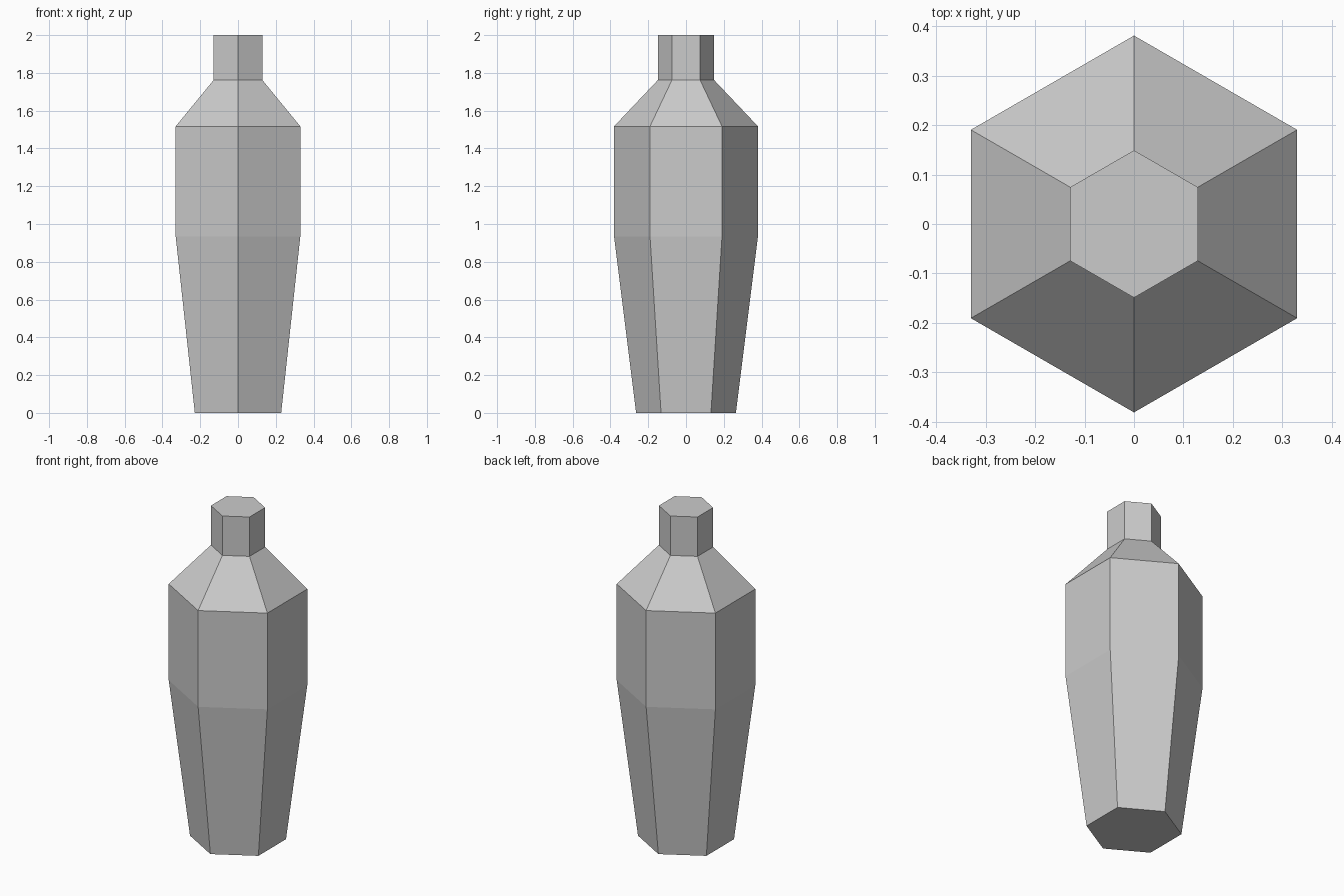
import bpy, bmesh
from math import pi, sin, cos

if "Cube" in bpy.data.objects:
    bpy.data.objects.remove(bpy.data.objects["Cube"])

SIDES = 6
# (radius, height) profile from foot to mouth
PROFILE = [(0.264, 0.0), (0.381, 0.935), (0.381, 1.517), (0.149, 1.762), (0.149, 2.0)]

bm = bmesh.new()

# Hexagonal rings with corners pointing front and back
rings = []
for r, z in PROFILE:
    angles = [pi / 2 + 2 * pi * i / SIDES for i in range(SIDES)]
    rings.append([bm.verts.new((r * cos(a), r * sin(a), z)) for a in angles])

# Side walls
for low, high in zip(rings, rings[1:]):
    for i in range(SIDES):
        j = (i + 1) % SIDES
        bm.faces.new((low[i], low[j], high[j], high[i]))

# Flat foot and top caps
bm.faces.new(rings[0][::-1])
bm.faces.new(rings[-1])

mesh = bpy.data.meshes.new("bottle")
bm.to_mesh(mesh)
bm.free()
bottle = bpy.data.objects.new("bottle", mesh)
bpy.context.collection.objects.link(bottle)
